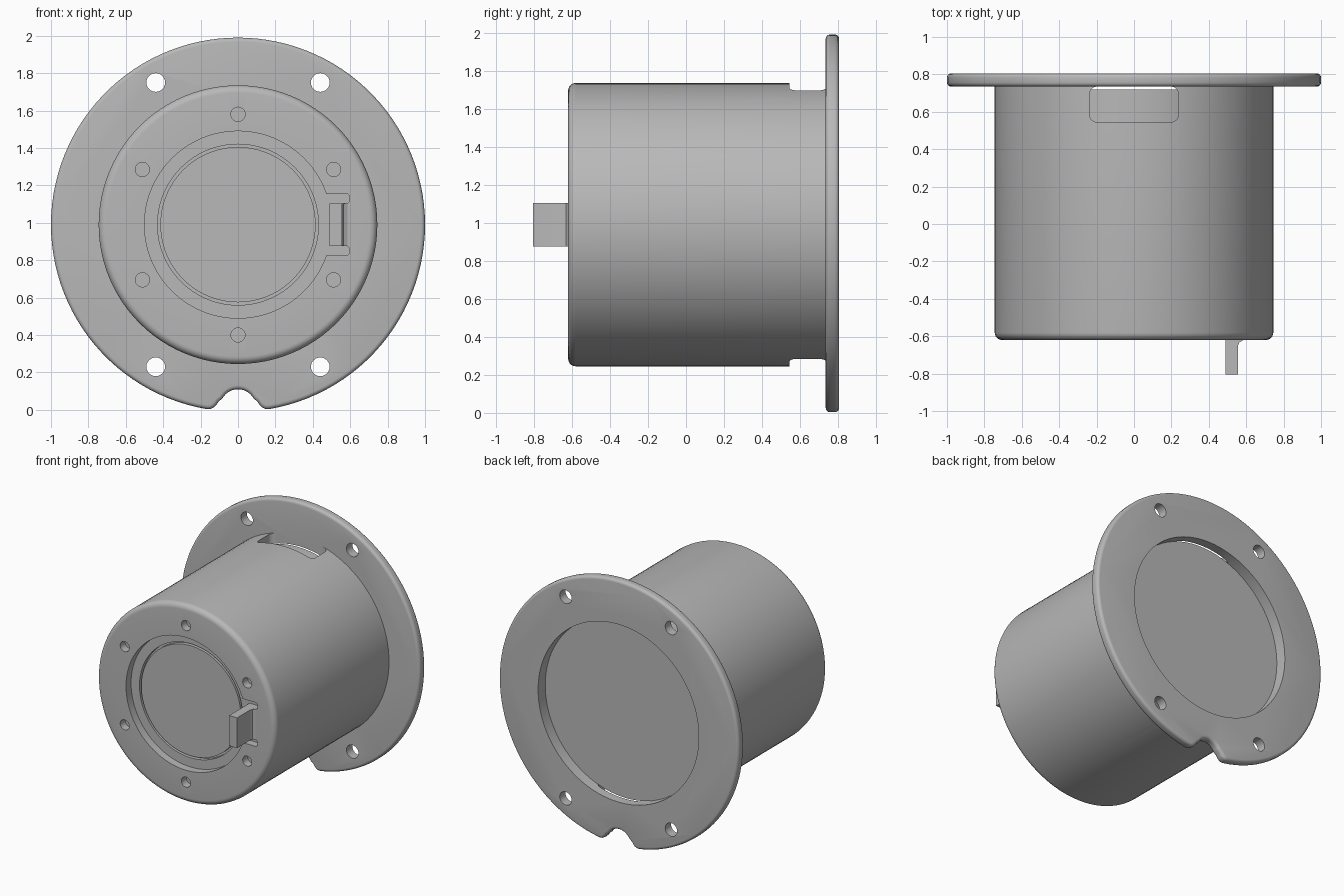
import bpy, bmesh
from math import sin, cos, pi, radians, asin
from mathutils import Vector

if "Cube" in bpy.data.objects:
    bpy.data.objects.remove(bpy.data.objects["Cube"])

CZ = 0.99            # height of the main axis
BACK, SEAT = 0.805, 0.735   # flange faces
FRONT, FLOOR = -0.62, -0.56  # housing face and recess floor
BORE = 0.67

grey = bpy.data.materials.new("satin grey")
grey.use_nodes = True
colour = (0.48, 0.48, 0.48, 1)
grey.diffuse_color = colour
grey.node_tree.nodes["Principled BSDF"].inputs["Base Color"].default_value = colour


def finish(name, bm):
    bmesh.ops.remove_doubles(bm, verts=bm.verts, dist=1e-5)
    bmesh.ops.recalc_face_normals(bm, faces=bm.faces)
    mesh = bpy.data.meshes.new(name)
    bm.to_mesh(mesh)
    bm.free()
    mesh.materials.append(grey)
    ob = bpy.data.objects.new(name, mesh)
    bpy.context.collection.objects.link(ob)
    return ob


def lathe(name, profile, steps=96):
    """Turn a closed (radius, y) profile around the main axis."""
    bm = bmesh.new()
    vs = [bm.verts.new((r, y, CZ)) for r, y in profile]
    es = [bm.edges.new((a, b)) for a, b in zip(vs, vs[1:] + vs[:1])]
    bmesh.ops.spin(bm, geom=vs + es, cent=(0, 0, CZ), axis=(0, 1, 0),
                   angle=2 * pi, steps=steps)
    bmesh.ops.dissolve_degenerate(bm, dist=1e-5, edges=bm.edges)
    return finish(name, bm)


def prism(name, outline, lo, hi, along="y", bevel=0):
    """Extrude an outline along y (outline in x, z) or z (outline in x, y)."""
    bm = bmesh.new()
    place = (lambda a, b: (a, lo, b)) if along == "y" else (lambda a, b: (a, b, lo))
    face = bm.faces.new([bm.verts.new(place(a, b)) for a, b in outline])
    rims = list(face.edges)
    top = bmesh.ops.extrude_face_region(bm, geom=[face], use_keep_orig=True)["geom"]
    step = Vector((0, hi - lo, 0)) if along == "y" else Vector((0, 0, hi - lo))
    bmesh.ops.translate(bm, verts=[g for g in top if isinstance(g, bmesh.types.BMVert)], vec=step)
    rims += [g for g in top if isinstance(g, bmesh.types.BMEdge)]
    bmesh.ops.recalc_face_normals(bm, faces=bm.faces)
    if bevel:
        bmesh.ops.bevel(bm, geom=rims, offset=bevel, segments=4, profile=0.5,
                        affect="EDGES", clamp_overlap=True)
    return finish(name, bm)


def arc(cx, cy, r, start, end, n):
    return [(cx + r * cos(radians(start + (end - start) * i / n)),
             cy + r * sin(radians(start + (end - start) * i / n))) for i in range(n + 1)]


def drill(x, z, r, lo, hi, n=24):
    return prism("cutter", arc(x, z, r, 0, 360, n)[:-1], lo, hi)


def cut(ob, cutters):
    for c in cutters:
        m = ob.modifiers.new("cut", "BOOLEAN")
        m.operation, m.solver, m.object = "DIFFERENCE", "EXACT", c
    dg = bpy.context.evaluated_depsgraph_get()
    mesh = bpy.data.meshes.new_from_object(ob.evaluated_get(dg))
    ob.modifiers.clear()
    ob.data = mesh
    for c in cutters:
        bpy.data.objects.remove(c)


# Flange: disc outline with a flared notch at the bottom
half = [(0.145, 0.005), (0.128, 0.014), (0.114, 0.028), (0.103, 0.045)]
notch = half + arc(0, 0.015, 0.095, 28, 152, 14) + [(-x, z) for x, z in reversed(half)]
gap = asin(0.165) * 180 / pi
rim = arc(0, CZ, 1, 270 - gap, -90 + gap, 110)
flange = prism("mounting_flange", rim + notch[::1], SEAT, BACK, bevel=0.022)
cut(flange, [drill(0, CZ, BORE, 0.6, 0.9, 96)] +
    [drill(sx * 0.44, CZ + sz * 0.76, 0.05, 0.6, 0.9) for sx in (-1, 1) for sz in (-1, 1)])

# Housing: rounded cup with a stepped recess in its front face
fillet = arc(0.705, FRONT + 0.04, 0.04, 0, -90, 6)
housing = lathe("housing", [(BORE, SEAT + 0.002), (0.745, SEAT + 0.002)] + fillet + [
    (0.5, FRONT), (0.5, FLOOR), (0.43, FLOOR), (0.43, FLOOR + 0.03),
    (0.415, FLOOR + 0.03), (0.415, FLOOR), (0, FLOOR), (0, -0.4), (BORE, -0.4)])

# Openings through the top and bottom wall beside the flange
w, y0, r = 0.238, 0.545, 0.04
slot = (arc(w - r, SEAT - r, r, 0, 90, 5) + arc(r - w, SEAT - r, r, 90, 180, 5)
        + arc(r - w, y0 + r, r, 180, 270, 5) + arc(w - r, y0 + r, r, 270, 360, 5))
# Latch pocket reaching outward from the recess
side = [(0.46, 0.165), (0.585, 0.165), (0.595, 0.155), (0.595, 0.125), (0.585, 0.115), (0.565, 0.115)]
pocket = [(x, CZ + z) for x, z in side] + [(x, CZ - z) for x, z in reversed(side)]
screws = [drill(0.59 * cos(a), CZ + 0.59 * sin(a), 0.038, -0.7, FRONT + 0.06)
          for a in (pi / 6 + i * pi / 3 for i in range(6))
          ]
cut(housing, [prism("cutter", slot, -0.2, 2.2, "z"),
              prism("cutter", pocket, -0.7, FLOOR - 0.001)] + screws)

# Solid core that closes the back of the housing
core = lathe("inner_core", [(0, -0.41), (BORE + 0.001, -0.41), (BORE + 0.001, 0.72), (0, 0.72)])

# Latch tab with a filleted root
tab = prism("latch_tab", [(0.49, -0.805), (0.556, -0.805), (0.556, -0.65), (0.564, -0.632),
                          (0.59, -0.618), (0.59, -0.55), (0.49, -0.55)],
            CZ - 0.114, CZ + 0.114, "z")

for ob in (flange, housing, core, tab):
    bpy.ops.object.select_all(action="DESELECT")
    ob.select_set(True)
    bpy.context.view_layer.objects.active = ob
    bpy.ops.object.shade_smooth_by_angle(angle=radians(35))
